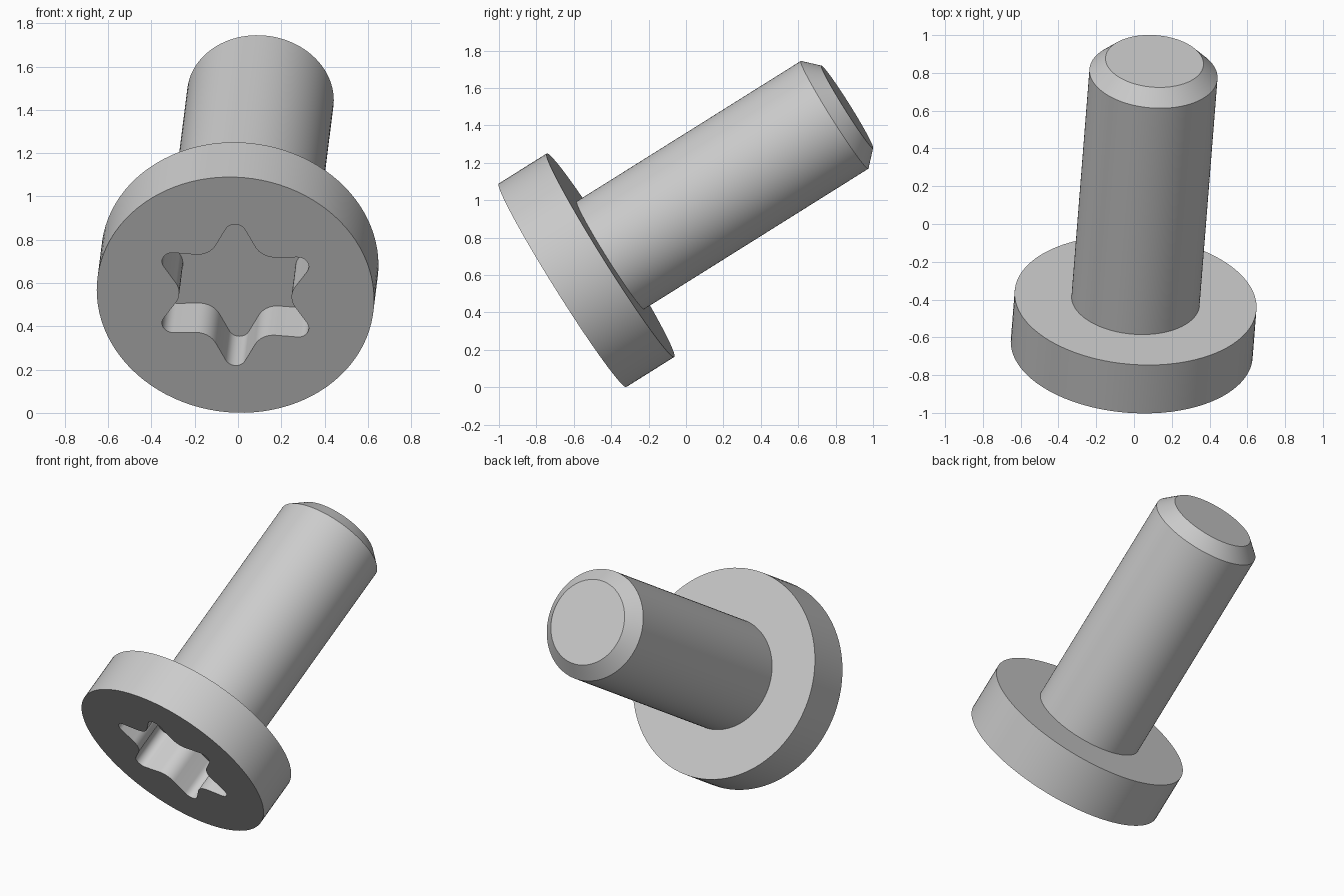
import bpy
import bmesh
import math
from mathutils import Matrix, Vector

cube = bpy.data.objects.get("Cube")
if cube:
    bpy.data.objects.remove(cube, do_unlink=True)

HEAD_R, HEAD_H = 0.642, 0.303
SHANK_R, LENGTH, CHAMFER = 0.34, 1.80, 0.08
SOCKET_DEPTH = 0.255
SEGMENTS = 96

# One plain metal colour
steel = bpy.data.materials.new("steel grey")
steel.use_nodes = True
steel.diffuse_color = (0.6, 0.6, 0.6, 1)
steel.node_tree.nodes["Principled BSDF"].inputs["Base Color"].default_value = (0.6, 0.6, 0.6, 1)

# Tilted frame: local z runs from the head's face to the shank's tip
axis = Vector((0.067, 0.846, 0.53)).normalized()
up = Vector((0, -axis.z, axis.y)).normalized()
frame = Matrix((up.cross(axis), up, axis)).transposed().to_4x4()
frame.translation = (-0.012, -0.66, 0.545)


def circle(radius):
    turn = math.tau / SEGMENTS
    return [(radius * math.sin(i * turn), radius * math.cos(i * turn)) for i in range(SEGMENTS)]


def star(tip_r=0.05, valley_r=0.10, tip_end=0.385, valley_end=0.26, steps=8):
    """Six rounded lobes joined to rounded valleys by tangent straight sides."""
    a = Vector((0, tip_end - tip_r))
    b_dist = valley_end + valley_r
    b = Vector((b_dist * math.sin(math.pi / 6), b_dist * math.cos(math.pi / 6)))
    d = b - a
    tangent = math.atan2(d.x, d.y) - math.acos((tip_r + valley_r) / d.length)
    points = []

    def arc(dist, direction, radius, start, end):
        for i in range(steps + 1):
            t = start + (end - start) * i / steps
            points.append((dist * math.sin(direction) + radius * math.sin(t),
                           dist * math.cos(direction) + radius * math.cos(t)))

    for k in range(6):
        lobe = k * math.pi / 3
        valley = lobe + math.pi / 6
        arc(a.y, lobe, tip_r, lobe - tangent, lobe + tangent)
        half = tangent - math.pi / 6
        arc(b_dist, valley, valley_r, valley + math.pi + half, valley + math.pi - half)
    return points


def ring(bm, outline, z):
    return [bm.verts.new((x, y, z)) for x, y in outline]


def bridge(bm, lower, upper):
    for i in range(len(lower)):
        j = (i + 1) % len(lower)
        bm.faces.new((lower[i], lower[j], upper[j], upper[i]))


def finish(bm, name):
    bmesh.ops.recalc_face_normals(bm, faces=bm.faces[:])
    mesh = bpy.data.meshes.new(name)
    bm.to_mesh(mesh)
    bm.free()
    mesh.materials.append(steel)
    obj = bpy.data.objects.new(name, mesh)
    bpy.context.collection.objects.link(obj)
    obj.matrix_world = frame
    bpy.ops.object.select_all(action='DESELECT')
    obj.select_set(True)
    bpy.context.view_layer.objects.active = obj
    bpy.ops.object.shade_smooth_by_angle(angle=math.radians(30))


# Head: flat disc with a star socket sunk in its face
bm = bmesh.new()
rim, back = ring(bm, circle(HEAD_R), 0), ring(bm, circle(HEAD_R), HEAD_H)
mouth, floor = ring(bm, star(), 0), ring(bm, star(), SOCKET_DEPTH)
bridge(bm, rim, back)
bridge(bm, mouth, floor)
bm.faces.new(back)
bm.faces.new(floor)
face_edges = [e for e in bm.edges if all(v.co.z == 0 for v in e.verts)]
bmesh.ops.triangle_fill(bm, edges=face_edges, use_beauty=True, normal=(0, 0, -1))
finish(bm, "screw_head")

# Shank: plain cylinder with a chamfered tip
bm = bmesh.new()
root = ring(bm, circle(SHANK_R), HEAD_H - 0.01)
shoulder = ring(bm, circle(SHANK_R), LENGTH - CHAMFER)
tip = ring(bm, circle(SHANK_R - CHAMFER), LENGTH)
bridge(bm, root, shoulder)
bridge(bm, shoulder, tip)
bm.faces.new(root)
bm.faces.new(tip)
finish(bm, "screw_shank")
